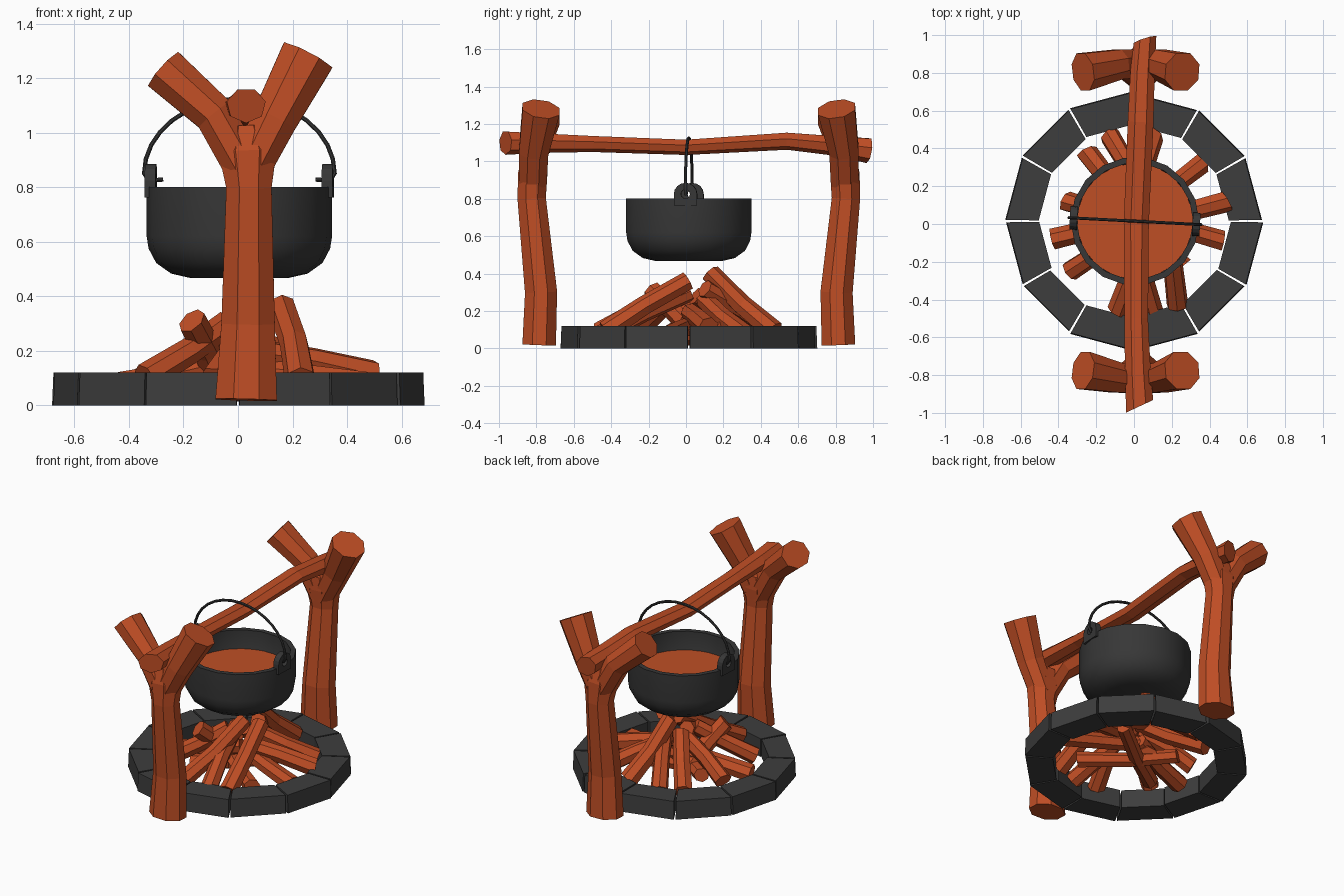
import bpy, bmesh, math, random
from mathutils import Vector, Matrix

if "Cube" in bpy.data.objects:
    bpy.data.objects.remove(bpy.data.objects["Cube"])

random.seed(4)
CY = 0.015  # y of the model's middle


def material(name, rgb):
    m = bpy.data.materials.new(name)
    m.diffuse_color = (*rgb, 1)
    m.use_nodes = True
    m.node_tree.nodes["Principled BSDF"].inputs["Base Color"].default_value = m.diffuse_color
    return m


WOOD = material("orange_wood", (0.52, 0.075, 0.018))
SOUP = material("orange_soup", (0.52, 0.078, 0.018))
STONE = material("dark_stone", (0.047, 0.047, 0.047))
IRON = material("black_iron", (0.038, 0.038, 0.038))


def finish(bm, name, mat, smooth=False):
    bmesh.ops.recalc_face_normals(bm, faces=bm.faces)
    me = bpy.data.meshes.new(name)
    bm.to_mesh(me)
    bm.free()
    me.materials.append(mat)
    ob = bpy.data.objects.new(name, me)
    bpy.context.collection.objects.link(ob)
    if smooth:
        bpy.context.view_layer.objects.active = ob
        ob.select_set(True)
        bpy.ops.object.shade_smooth_by_angle(angle=math.radians(40))
        ob.select_set(False)
    return ob


def bridge(bm, a, b):
    n = len(a)
    for i in range(n):
        bm.faces.new((a[i], a[(i + 1) % n], b[(i + 1) % n], b[i]))


def loft(bm, path, ref, sides=8, phase=0.5, slant=0.0):
    """Tube through (point, radius_u, radius_v); slant skews the end cuts."""
    pts = [Vector(p[0]) for p in path]
    rings = []
    for k, (p, ra, rb) in enumerate(path):
        t = (pts[min(k + 1, len(pts) - 1)] - pts[max(k - 1, 0)]).normalized()
        u = Vector(ref).cross(t).normalized()
        v = t.cross(u)
        skew = slant if k in (0, len(pts) - 1) else 0
        ring = []
        for i in range(sides):
            a = 2 * math.pi * (i + phase) / sides
            c, s = math.cos(a) * ra, math.sin(a) * rb
            ring.append(bm.verts.new(pts[k] + u * c + v * s + t * c * skew))
        rings.append(ring)
    for a, b in zip(rings, rings[1:]):
        bridge(bm, a, b)
    bm.faces.new(rings[0])
    bm.faces.new(rings[-1])


# Stone ring: twelve blocks
for i in range(12):
    bm = bmesh.new()
    a0, a1 = math.radians(30 * i + 0.5), math.radians(30 * i + 29.5)
    r_out, r_in = random.uniform(0.675, 0.688), random.uniform(0.50, 0.515)
    loops = []
    for z, inset in ((0, 0), (0.12, 0.005)):
        loops.append([bm.verts.new((r * math.cos(a), CY + r * math.sin(a), z))
                      for r, a in ((r_out - inset, a0), (r_out - inset, a1),
                                   (r_in, a1), (r_in, a0))])
    bridge(bm, *loops)
    for l in loops:
        bm.faces.new(l)
    finish(bm, f"ring_stone_{i + 1}", STONE)

# Forked posts, the back one mirrored from the front one
for name in ("front_post", "back_post"):
    bm = bmesh.new()
    loft(bm, [((0.03, -0.785, 0.02), 0.122, 0.097), ((0.037, -0.775, 0.3), 0.106, 0.093),
              ((0.04, -0.825, 0.8), 0.09, 0.082), ((0.035, -0.82, 0.93), 0.115, 0.085),
              ((0.03, -0.81, 1.02), 0.07, 0.07)], (0, 1, 0))
    loft(bm, [((0.03, -0.82, 0.86), 0.08, 0.08), ((-0.085, -0.815, 1.065), 0.08, 0.085),
              ((-0.27, -0.775, 1.23), 0.09, 0.108)], (0, 1, 0))
    loft(bm, [((0.04, -0.82, 0.86), 0.08, 0.08), ((0.135, -0.815, 1.05), 0.09, 0.085),
              ((0.255, -0.775, 1.28), 0.108, 0.108)], (0, 1, 0))
    if name == "back_post":
        for v in bm.verts:
            v.co.y = 2 * CY - v.co.y
    finish(bm, name, WOOD)

# Crossbeam resting in the forks
bm = bmesh.new()
loft(bm, [((0.03, -0.965, 1.1), 0.075, 0.065), ((0.02, -0.78, 1.1), 0.07, 0.055),
          ((0.012, -0.5, 1.095), 0.064, 0.045), ((0.012, 0.0, 1.077), 0.068, 0.043),
          ((0.035, 0.54, 1.11), 0.07, 0.048), ((0.045, 0.8, 1.085), 0.066, 0.055),
          ((0.058, 0.975, 1.06), 0.06, 0.07)], (0, 0, 1), 7, 0.25, -0.4)
finish(bm, "crossbeam", WOOD)

# Cooking pot: lathe of outer wall, rim and inner wall
profile = [(0.18, 0.467), (0.25, 0.483), (0.305, 0.522), (0.333, 0.575), (0.34, 0.62), (0.34, 0.8),
           (0.308, 0.8), (0.308, 0.6), (0.24, 0.51)]
SEG = 18
bm = bmesh.new()
rings = [[bm.verts.new((0.005 + r * math.cos(2 * math.pi * i / SEG),
                        CY + r * math.sin(2 * math.pi * i / SEG), z)) for i in range(SEG)]
         for r, z in profile]
for a, b in zip(rings, rings[1:]):
    bridge(bm, a, b)
bm.faces.new(rings[0])
bm.faces.new(rings[-1])
finish(bm, "pot", IRON, True)

# Soup surface
bm = bmesh.new()
bmesh.ops.create_circle(bm, cap_ends=True, radius=0.309, segments=SEG,
                        matrix=Matrix.Translation((0.005, CY, 0.675)))
finish(bm, "soup", SOUP)

# Handle lugs with a hole; lugs and handle are turned slightly
turn = Matrix.Translation((0.005, CY, 0)) @ Matrix.Rotation(math.radians(-3), 4, 'Z')
for side, name in ((-1, "left_lug"), (1, "right_lug")):
    bm = bmesh.new()
    loops = []
    for x, hole in ((0.305, 0), (0.345, 0), (0.345, 1), (0.305, 1)):
        ring = []
        for i in range(16):
            a = 2 * math.pi * i / 16
            c, s = math.cos(a), math.sin(a)
            if hole:
                y, z = 0.024 * c, 0.024 * s
            elif s >= 0:
                y, z = 0.062 * c, 0.06 * s
            else:  # square lower half
                k = 0.062 / max(abs(c), abs(s))
                y, z = k * c, k * s
            ring.append(bm.verts.new((side * x, y, 0.825 + z)))
        loops.append(ring)
    for k in range(4):
        bridge(bm, loops[k], loops[(k + 1) % 4])
    bm.transform(turn)
    finish(bm, name, IRON)

# Wire handle arching over the crossbeam, ends hooked through the lugs
pts = [(-0.28, 0, 0.828), (-0.335, 0, 0.825)]
for i in range(17):
    a = math.pi * (1 - i / 16)
    pts.append((0.35 * math.cos(a), 0, 0.85 + 0.275 * math.sin(a)))
pts += [(0.335, 0, 0.825), (0.28, 0, 0.828)]
bm = bmesh.new()
loft(bm, [(p, 0.0085, 0.0085) for p in pts], (0, 1, 0), 8)
bm.transform(turn)
finish(bm, "pot_handle", IRON, True)

# Firewood: (outer end, inner end, radius)
logs = [
    ((0.23, -0.43, 0.09), (0.16, 0.01, 0.36), 0.058),
    ((0.10, 0.47, 0.09), (0.02, 0.13, 0.40), 0.06),
    ((-0.06, 0.06, 0.07), (-0.17, -0.18, 0.31), 0.06),
    ((-0.34, -0.25, 0.10), (-0.04, -0.04, 0.30), 0.055),
    ((0.49, 0.12, 0.11), (0.08, 0.02, 0.19), 0.058),
    ((0.47, -0.09, 0.07), (0.02, 0.05, 0.13), 0.055),
    ((0.36, 0.32, 0.07), (0.02, 0.10, 0.26), 0.055),
    ((0.10, -0.46, 0.07), (-0.02, 0.02, 0.30), 0.055),
    ((-0.09, -0.46, 0.09), (0.05, 0.0, 0.36), 0.055),
    ((-0.43, -0.08, 0.07), (0.0, 0.04, 0.16), 0.058),
    ((-0.36, 0.12, 0.08), (-0.02, 0.02, 0.24), 0.055),
    ((-0.25, 0.38, 0.07), (0.0, 0.05, 0.28), 0.058),
    ((-0.13, 0.47, 0.08), (0.08, 0.10, 0.32), 0.055),
    ((0.26, -0.22, 0.05), (-0.22, 0.15, 0.09), 0.05),
    ((-0.25, -0.14, 0.05), (0.25, 0.2, 0.10), 0.05),
]
for i, (p, q, r) in enumerate(logs):
    p, q = Vector(p), Vector(q)
    bend = Vector([random.uniform(-0.015, 0.015) for _ in range(3)])
    bm = bmesh.new()
    loft(bm, [(p, r, r), (p.lerp(q, 0.5) + bend, r * 0.92, r * 0.92), (q, r * 0.9, r * 0.9)],
         (0, 0, 1), 7, random.random(), random.uniform(-0.3, 0.3))
    finish(bm, f"fire_log_{i + 1}", WOOD)
